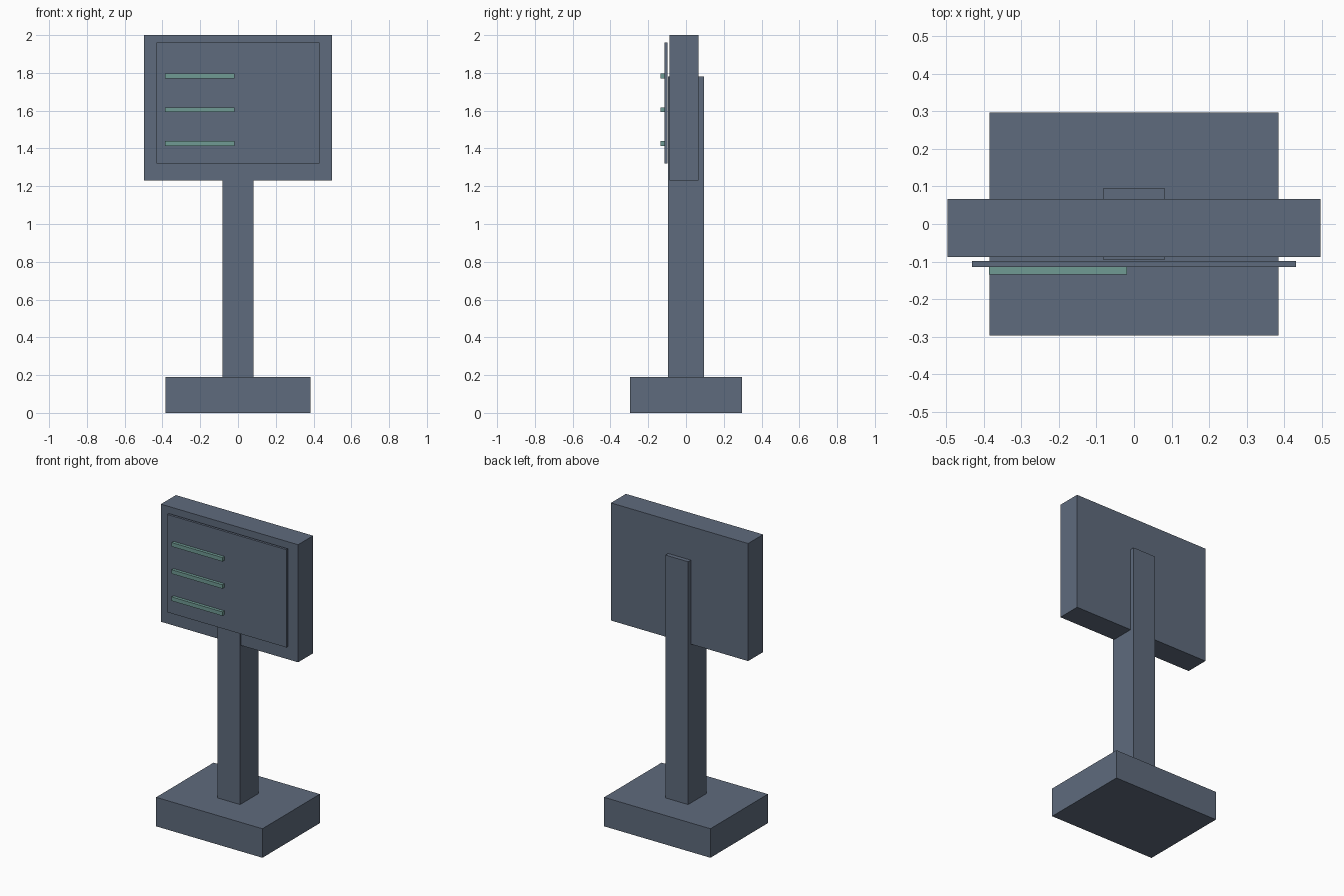
import bpy

cube = bpy.data.objects.get("Cube")
if cube:
    bpy.data.objects.remove(cube, do_unlink=True)


def make_material(name, rgb):
    mat = bpy.data.materials.new(name)
    mat.use_nodes = True
    mat.diffuse_color = (*rgb, 1)
    mat.node_tree.nodes["Principled BSDF"].inputs["Base Color"].default_value = (*rgb, 1)
    return mat


def box(name, xs, ys, zs, mat):
    """Axis-aligned box given its (low, high) span on each axis."""
    spans = (xs, ys, zs)
    bpy.ops.mesh.primitive_cube_add(size=1, location=[(a + b) / 2 for a, b in spans])
    obj = bpy.context.object
    obj.name = obj.data.name = name
    obj.scale = [b - a for a, b in spans]
    bpy.ops.object.transform_apply(location=False, rotation=False, scale=True)
    obj.data.materials.append(mat)
    return obj


slate = make_material("slate grey", (0.114, 0.147, 0.205))
teal = make_material("pale teal", (0.162, 0.328, 0.296))

# Stand
box("base", (-0.385, 0.385), (-0.297, 0.297), (0, 0.19), slate)
box("post", (-0.082, 0.082), (-0.095, 0.095), (0.19, 1.78), slate)

# Sign board with a thin panel just in front of it
box("sign_board", (-0.497, 0.497), (-0.088, 0.067), (1.23, 2), slate)
box("front_panel", (-0.432, 0.432), (-0.115, -0.099), (1.32, 1.96), slate)

# Raised text-line bars on the panel
for i in range(3):
    z = 1.783 - 0.178 * i
    box(f"line_bar_{i + 1}", (-0.387, -0.019), (-0.135, -0.115), (z - 0.013, z + 0.013), teal)
